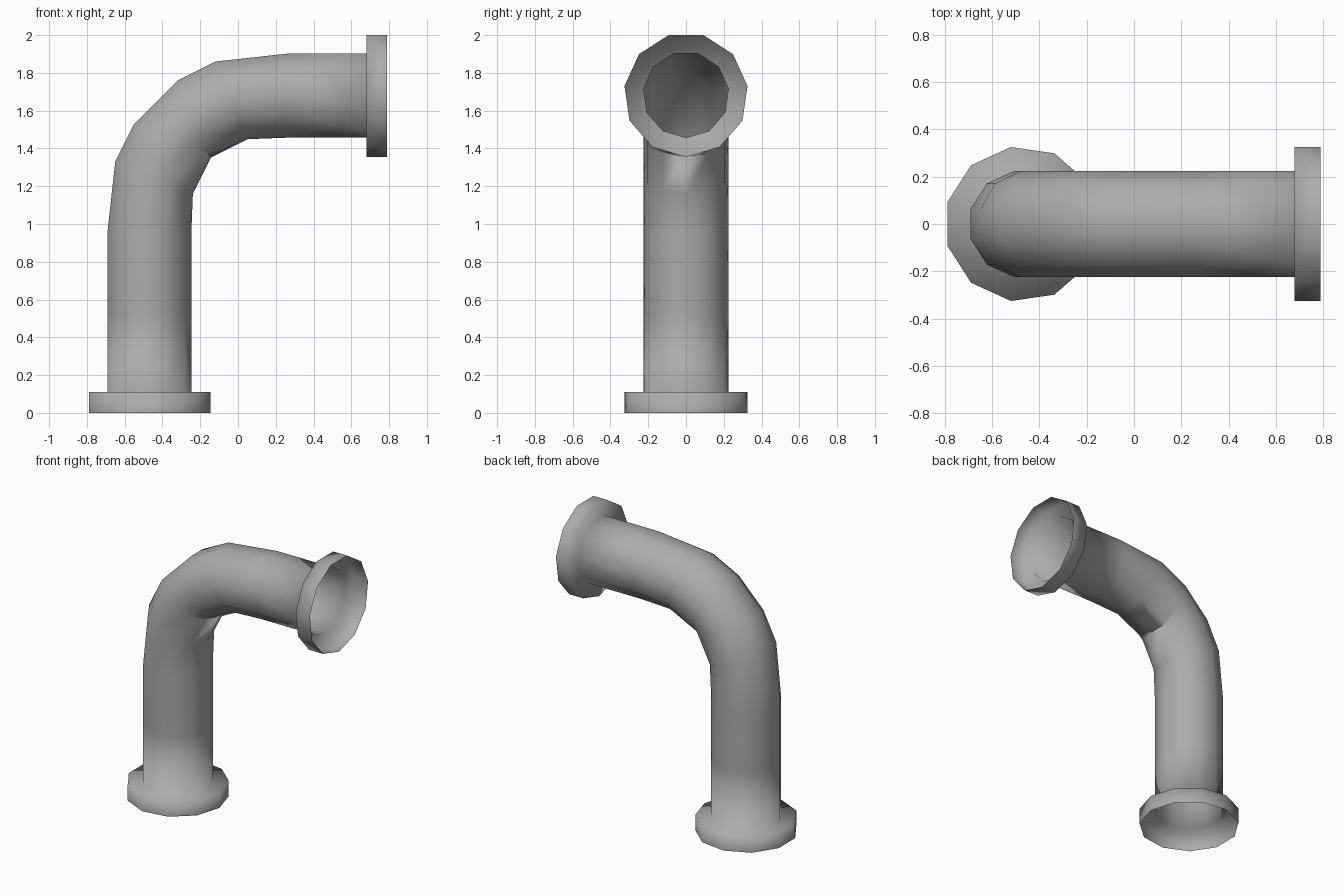
import bpy, bmesh, math
from mathutils import Vector

if "Cube" in bpy.data.objects:
    bpy.data.objects.remove(bpy.data.objects["Cube"])

SIDES = 11
PIPE_R, FLANGE_R = 0.227, 0.329
CX, CZ = -0.474, 1.684          # where the two straight legs' axes cross


def axis_from_outer(x, z, tilt):
    """Axis point of a ring whose flat outer side lies at (x, z)."""
    r = PIPE_R * math.cos(math.pi / SIDES)
    return x + r * math.cos(tilt), z - r * math.sin(tilt)


# Half of the elbow: (axis x, axis z, tilt, radius), open flange lip upward to the bend
bend = math.radians(22.5)
half = [
    (CX, 0.0, 0.0, FLANGE_R),
    (CX, 0.11, 0.0, FLANGE_R),
    (CX, 0.11, 0.0, PIPE_R),
    (CX, 0.52, 0.0, PIPE_R),
    (CX, 0.95, 0.0, PIPE_R),
    (*axis_from_outer(-0.65, 1.33, bend), bend, PIPE_R),
    (*axis_from_outer(-0.55, 1.53, bend), bend, PIPE_R),
]
# Other half is mirrored across the elbow's diagonal, with a slightly shorter leg
mirrored = []
for x, z, t, r in reversed(half):
    if z == 0.52:
        continue
    mx, mz = CX + (CZ - z), CZ - (x - CX)
    if z <= 0.11:
        mx = 0.79 - z
    mirrored.append((mx, mz, math.pi / 2 - t, r))

# Skin the rings into an open-ended pipe
bm = bmesh.new()
rings = []
for x, z, t, r in half + mirrored:
    inward = Vector((math.cos(t), 0, -math.sin(t)))
    side = Vector((0, 1, 0))
    ring = []
    for k in range(SIDES):
        a = 2 * math.pi * k / SIDES
        ring.append(bm.verts.new(Vector((x, 0, z)) + r * (math.cos(a) * inward + math.sin(a) * side)))
    rings.append(ring)
for lo, hi in zip(rings, rings[1:]):
    for k in range(SIDES):
        n = (k + 1) % SIDES
        bm.faces.new((lo[k], lo[n], hi[n], hi[k])).smooth = True

mesh = bpy.data.meshes.new("elbow_pipe")
bm.to_mesh(mesh)
bm.free()
pipe = bpy.data.objects.new("elbow_pipe", mesh)
bpy.context.collection.objects.link(pipe)

# Darker grey metal
metal = bpy.data.materials.new("dark_grey_metal")
metal.diffuse_color = (0.41, 0.41, 0.41, 1)
metal.use_nodes = True
metal.node_tree.nodes["Principled BSDF"].inputs["Base Color"].default_value = metal.diffuse_color
mesh.materials.append(metal)
